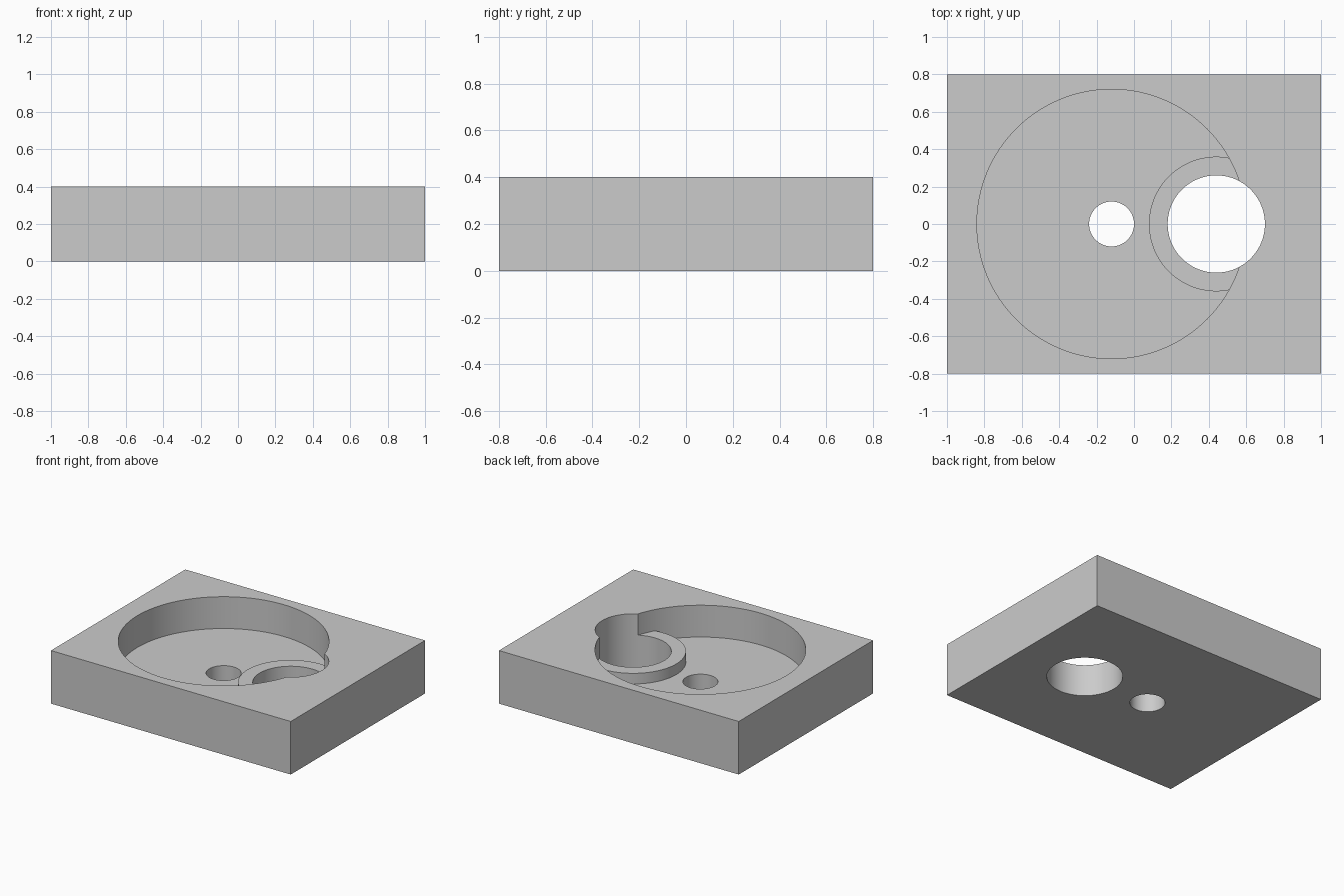
import bpy

# Remove the default cube
cube = bpy.data.objects.get("Cube")
if cube:
    bpy.data.objects.remove(cube, do_unlink=True)

TOP = 0.40
FLOOR = 0.16
BOSS_TOP = 0.24
POCKET_X, BOSS_X = -0.12, 0.44

# Material
grey = bpy.data.materials.new("plain_grey")
grey.use_nodes = True
colour = (0.6, 0.6, 0.6, 1.0)
grey.diffuse_color = colour
grey.node_tree.nodes["Principled BSDF"].inputs["Base Color"].default_value = colour


def cylinder(name, x, radius, bottom, top):
    bpy.ops.mesh.primitive_cylinder_add(
        vertices=128, radius=radius, depth=top - bottom,
        location=(x, 0, (bottom + top) / 2))
    obj = bpy.context.object
    obj.name = name
    obj.hide_render = True
    obj.data.materials.append(grey)
    return obj


def cut(target, cutter):
    mod = target.modifiers.new("cut", "BOOLEAN")
    mod.operation = "DIFFERENCE"
    mod.solver = "EXACT"
    mod.object = cutter
    bpy.context.view_layer.objects.active = target
    bpy.ops.object.modifier_apply(modifier=mod.name)
    bpy.data.objects.remove(cutter, do_unlink=True)


# Rectangular block
bpy.ops.mesh.primitive_cube_add(size=1, location=(0, 0, TOP / 2))
block = bpy.context.object
block.name = "housing_block"
block.scale = (2.0, 1.6, TOP)
bpy.ops.object.transform_apply(location=True, rotation=False, scale=True)
block.data.materials.append(grey)

# Round pocket that leaves a raised boss standing on its floor
pocket = cylinder("pocket_cutter", POCKET_X, 0.72, FLOOR, TOP + 0.2)
cut(pocket, cylinder("boss_shape", BOSS_X, 0.36, FLOOR - 0.1, BOSS_TOP))
cut(block, pocket)

# Through holes: wide one in the boss, small one in the pocket centre
cut(block, cylinder("boss_hole_cutter", BOSS_X, 0.26, -0.2, TOP + 0.2))
cut(block, cylinder("centre_hole_cutter", POCKET_X, 0.12, -0.2, TOP + 0.2))

# Smooth round walls with crisp rims
bpy.ops.object.select_all(action="DESELECT")
block.select_set(True)
bpy.context.view_layer.objects.active = block
bpy.ops.object.shade_smooth_by_angle(angle=0.5)
